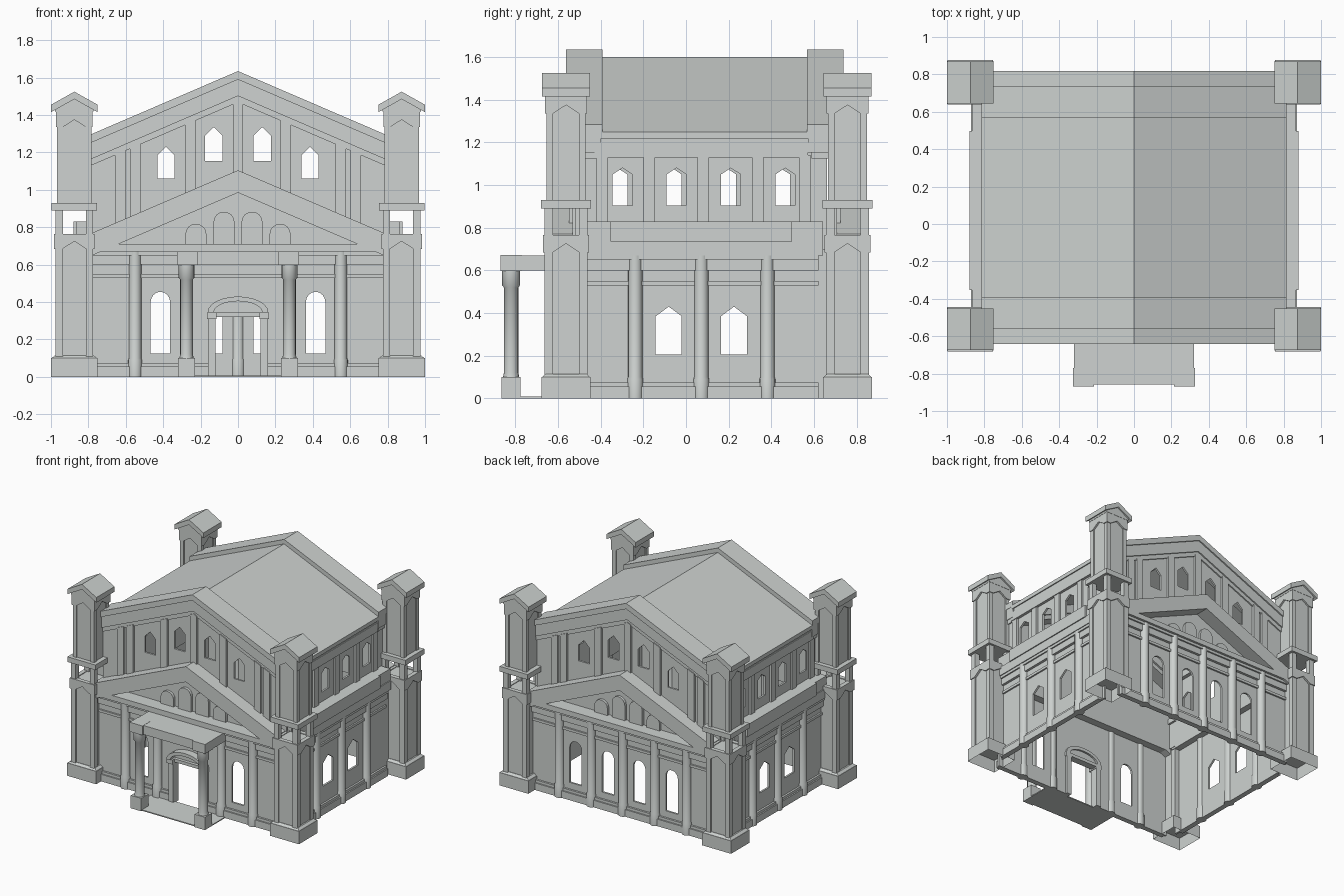
import bpy, bmesh, math
from mathutils import Vector

cube = bpy.data.objects.get("Cube")
if cube:
    bpy.data.objects.remove(cube, do_unlink=True)

stone = bpy.data.materials.new("pale_stone")
stone.use_nodes = True
colour = (0.62, 0.65, 0.635, 1)
stone.diffuse_color = colour
stone.node_tree.nodes["Principled BSDF"].inputs["Base Color"].default_value = colour

GABLE_Y, SIDE_Y, TOWER_Y = 0.0875, 0.072, 0.0975
SLOPE = 0.43
ENDS, SIDES = ("front", "back"), ("left", "right")


def place(side, u, d, z):
    """Point at u along a facade, d outward from the middle, z up."""
    return Vector({"front": (u, GABLE_Y - d, z), "back": (-u, GABLE_Y + d, z),
                   "left": (d, SIDE_Y + u, z), "right": (-d, SIDE_Y - u, z)}[side])


def finish(name, bm, smooth=False):
    bmesh.ops.recalc_face_normals(bm, faces=bm.faces)
    mesh = bpy.data.meshes.new(name)
    bm.to_mesh(mesh)
    bm.free()
    mesh.materials.append(stone)
    obj = bpy.data.objects.new(name, mesh)
    bpy.context.collection.objects.link(obj)
    if smooth:
        bpy.ops.object.select_all(action="DESELECT")
        obj.select_set(True)
        bpy.context.view_layer.objects.active = obj
        bpy.ops.object.shade_smooth_by_angle(angle=math.radians(40))
    return obj


def prism(name, side, outline, d0, d1, holes=()):
    """Extruded facade outline with optional openings."""
    bm = bmesh.new()
    edges = []
    for loop in (outline, *holes):
        vs = [bm.verts.new(place(side, u, d0, z)) for u, z in loop]
        edges += [bm.edges.new((vs[i - 1], vs[i])) for i in range(len(vs))]
    outward = place(side, 0, 1, 0) - place(side, 0, 0, 0)
    if holes:
        bmesh.ops.triangle_fill(bm, edges=edges, use_beauty=True, normal=outward)
    else:
        bm.faces.new(list(bm.verts))
    ext = bmesh.ops.extrude_face_region(bm, geom=bm.faces[:])
    moved = [v for v in ext["geom"] if isinstance(v, bmesh.types.BMVert)]
    bmesh.ops.translate(bm, verts=moved, vec=outward * (d1 - d0))
    return finish(f"{side}_{name}", bm)


def rect(u0, u1, z0, z1):
    return [(u0, z0), (u1, z0), (u1, z1), (u0, z1)]


def band(name, side, half, z0, z1, d0, d1):
    return prism(name, side, rect(-half, half, z0, z1), d0, d1)


def chevron(half, top, thick, c=0, slope=SLOPE):
    low = top - slope * half
    return [(c - half, low), (c, top), (c + half, low), (c + half, low - thick),
            (c, top - thick), (c - half, low - thick)]


def pointed(c, w, z0, spring, z1):
    return [(c - w, z0), (c + w, z0), (c + w, spring), (c, z1), (c - w, spring)]


def arc(c, w, spring, rise, n=8):
    return [(c + w * math.cos(math.pi * i / n), spring + rise * math.sin(math.pi * i / n))
            for i in range(n + 1)]


def arched(c, w, z0, spring, rise):
    return [(c - w, z0), (c + w, z0)] + arc(c, w, spring, rise)


def box(name, x, y, z0, z1, hx, hy, top=1.0, hollow=False):
    bm = bmesh.new()
    bmesh.ops.create_cube(bm, size=2)
    if hollow:
        bm.faces.ensure_lookup_table()
        under = min(bm.faces, key=lambda f: f.calc_center_median().z)
        bmesh.ops.delete(bm, geom=[under], context="FACES_ONLY")
    for v in bm.verts:
        k = top if v.co.z > 0 else 1
        v.co = (x + v.co.x * hx * k, y + v.co.y * hy * k, z1 if v.co.z > 0 else z0)
    return finish(name, bm)


def lathe(name, x, y, profile, n=16):
    bm = bmesh.new()
    rings = [[bm.verts.new((x + r * math.cos(2 * math.pi * i / n),
                            y + r * math.sin(2 * math.pi * i / n), z)) for i in range(n)]
             for r, z in profile]
    for a, b in zip(rings, rings[1:]):
        for i in range(n):
            bm.faces.new((a[i - 1], a[i], b[i], b[i - 1]))
    bm.faces.new(rings[0])
    bm.faces.new(rings[-1])
    return finish(name, bm, smooth=True)


WALL_COLUMN = [(.037, 0), (.037, .09), (.033, .1), (.033, .67)]

# Front and back gabled facades
for side in ENDS:
    lower = [(.79, 0), (.79, .7), (-.79, .7), (-.79, 0)]
    openings = [arched(s * .415, .052, .125, .4, .055) for s in (-1, 1)]
    if side == "front":
        lower = [(-.12, 0), (-.12, .33), (.12, .33), (.12, 0)] + lower
    else:
        openings += [arched(s * .135, .052, .125, .4, .055) for s in (-1, 1)]
    prism("lower_wall", side, lower, .665, .68, openings)
    openings = []
    for s in (-1, 1):
        openings += [pointed(s * .13, .047, 1.155, 1.29, 1.335),
                     pointed(s * .385, .046, 1.06, 1.185, 1.23)]
    upper = [(.79, .69), (.79, 1.16), (0, 1.5), (-.79, 1.16), (-.79, .69)]
    prism("upper_wall", side, upper, .605, .62, openings)

    # Plinth, string course and entablature
    for u0, u1 in [(-.78, -.16), (.16, .78)] if side == "front" else [(-.78, .78)]:
        prism("plinth", side, rect(u0, u1, 0, .055), .67, .705)
        prism("plinth_moulding", side, rect(u0, u1, .055, .075), .67, .695)
    band("string_course", side, .78, .53, .55, .67, .693)
    band("frieze", side, .78, .6, .65, .67, .7)
    band("architrave", side, .78, .65, .67, .67, .712)
    band("entablature", side, .78, .67, .71, .605, .73)

    # Lower pediment with blind arches
    prism("pediment_rake", side, chevron(.78, 1.105, .12), .605, .73)
    for c in (-.225, -.075, .075, .225):
        spring = .86 - SLOPE * abs(c)
        prism("blind_arch", side, arched(c, .056, .71, spring, .055), .61, .64)

    # Upper pilasters and layered roof cornice
    for c in (-.63, -.55, -.255, 0, .255, .55, .63):
        a, b = c - .028, c + .028
        prism("pilaster", side, [(a, 1.07 - SLOPE * abs(a)), (b, 1.07 - SLOPE * abs(b)),
                                 (b, 1.48 - SLOPE * abs(b)), (c, 1.48 - SLOPE * abs(c)),
                                 (a, 1.48 - SLOPE * abs(a))], .61, .637)
    prism("gable_coping", side, chevron(.815, 1.635, .045), .48, .65)
    prism("gable_fascia", side, chevron(.81, 1.592, .09), .485, .64)
    prism("gable_moulding", side, chevron(.8, 1.503, .035), .5, .63)

    # Facade columns
    for u in (-.55, -.275, .275, .55) if side == "front" else (-.55, -.275, 0, .275, .55):
        p = place(side, u, .685, 0)
        lathe(f"{side}_column", p.x, p.y, WALL_COLUMN)

# Long side facades
for side in SIDES:
    openings = [pointed(u, .061, .205, .385, .43) for u in (-.153, .153)]
    prism("lower_wall", side, rect(-.57, .59, 0, .7), .82, .835, openings)
    openings = [pointed(u, .046, .905, 1.05, 1.08) for u in (-.37, -.117, .138, .393)]
    prism("upper_wall", side, rect(-.57, .59, .69, 1.2), .77, .785, openings)
    band("plinth", side, .55, 0, .055, .825, .86)
    band("plinth_moulding", side, .55, .055, .075, .825, .85)
    band("string_course", side, .55, .53, .55, .825, .847)
    band("frieze", side, .55, .6, .65, .825, .855)
    band("architrave", side, .55, .65, .67, .825, .865)
    band("entablature", side, .57, .67, .74, .77, .872)
    band("parapet", side, .57, .74, .83, .77, .865)
    band("parapet_panel", side, .425, .735, .83, .8, .88)
    for u in (-.465, -.245, .01, .265, .485):
        prism("pilaster", side, rect(u - .027, u + .027, .83, 1.14), .775, .8)
    band("cornice", side, .5, 1.13, 1.2, .77, .806)
    band("eave", side, .5, 1.2, 1.25, .74, .8)
    for u in (-.31, 0, .31):
        p = place(side, u, .837, 0)
        lathe(f"{side}_column", p.x, p.y, WALL_COLUMN)

# Roof
prism("main_roof", "front", chevron(.815, 1.6, .03), -.5, .5)

# Entrance porch
box("porch_floor", 0, -.73, 0, .008, .32, .125)
box("porch_roof", 0, -.735, .6, .67, .322, .122)
for s in (-1, 1):
    box("porch_corner_block", s * .27, -.82, .598, .671, .055, .05)
    box("porch_pedestal", s * .275, -.82, 0, .1, .045, .045)
    lathe("porch_column", s * .275, -.82,
          [(.038, .1), (.034, .12), (.034, .52), (.042, .53), (.042, .6)])
    prism("door_jamb", "front", rect(s * .14 - .02, s * .14 + .02, 0, .31), .65, .715)
    prism("door_impost", "front", rect(s * .14 - .025, s * .14 + .025, .31, .345), .65, .73)
prism("door_lintel", "front", rect(-.13, .13, .32, .345), .65, .705)
prism("door_hood", "front", arc(0, .162, .345, .085, 12) + arc(0, .13, .345, .06, 12)[::-1],
      .65, .74)


def capital_face(x, y, z0, apex, z1, out, dx, dy):
    """One face of a tower capital, notched by a pointed arch."""
    bm = bmesh.new()
    n, t = Vector((dx, dy, 0)), Vector((-dy, dx, 0))
    shape = [(-out, z0), (-.062, z0), (0, apex), (.062, z0), (out, z0), (out, z1), (-out, z1)]
    rows = [[bm.verts.new(Vector((x, y, z)) + n * d + t * u) for u, z in shape]
            for d in (.075, out)]
    for r in rows:
        bm.faces.new(r)
    for i in range(len(shape)):
        bm.faces.new((rows[0][i - 1], rows[0][i], rows[1][i], rows[1][i - 1]))
    return finish("tower_capital_face", bm)


# Corner towers
for x in (-.875, .875):
    for y in (TOWER_Y - .66, TOWER_Y + .66):
        box("tower_base", x, y, 0, .1, .125, .115, hollow=True)
        box("tower_base_top", x, y, .1, .115, .122, .112, .85)
        box("tower_shaft", x, y, .11, .76, .092, .092)
        for sx in (-1, 1):
            for sy in (-1, 1):
                box("tower_corner", x + sx * .081, y + sy * .081, .11, .9, .02, .02)
                box("upper_corner", x + sx * .076, y + sy * .076, .93, 1.4, .016, .016)
        box("belfry_slab", x, y, .89, .93, .121, .118)
        box("upper_shaft", x, y, .93, 1.42, .084, .084)
        for dx, dy in ((1, 0), (-1, 0), (0, 1), (0, -1)):
            capital_face(x, y, .685, .725, .765, .108, dx, dy)
            capital_face(x, y, 1.335, 1.375, 1.43, .098, dx, dy)
        # Small gabled cap, ridge running front to back
        mid = GABLE_Y - y
        prism("tower_cap", "front", chevron(.125, 1.525, .04, x, .56), mid - .112, mid + .112)
        core = [(x - .1, 1.415), (x + .1, 1.415), (x + .11, 1.44), (x, 1.5), (x - .11, 1.44)]
        prism("tower_cap_core", "front", core, mid - .1, mid + .1)
